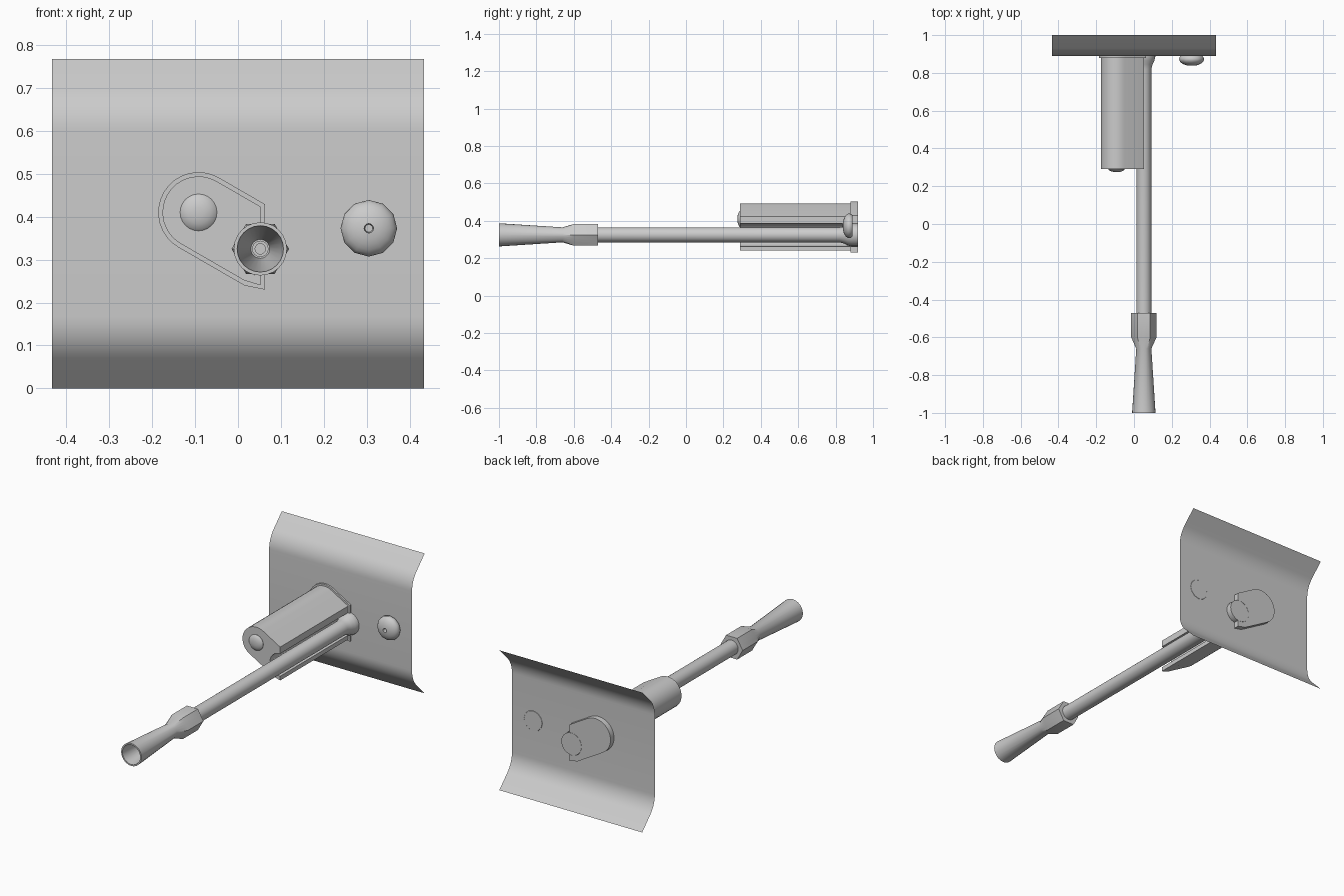
import bpy, bmesh, math

if "Cube" in bpy.data.objects:
    bpy.data.objects.remove(bpy.data.objects["Cube"])

metal = bpy.data.materials.new("grey metal")
metal.diffuse_color = (0.6, 0.6, 0.6, 1)
metal.use_nodes = True
metal.node_tree.nodes["Principled BSDF"].inputs["Base Color"].default_value = metal.diffuse_color

BX, BZ = 0.052, 0.325      # barrel axis
CX, CZ = -0.092, 0.41      # housing round-end axis


def finish(name, bm, angle=35):
    bmesh.ops.recalc_face_normals(bm, faces=bm.faces)
    me = bpy.data.meshes.new(name)
    bm.to_mesh(me)
    bm.free()
    ob = bpy.data.objects.new(name, me)
    bpy.context.collection.objects.link(ob)
    me.materials.append(metal)
    bpy.ops.object.select_all(action='DESELECT')
    ob.select_set(True)
    bpy.context.view_layer.objects.active = ob
    bpy.ops.object.shade_smooth_by_angle(angle=math.radians(angle))
    return ob


def hexagon(a):
    # radius factor of a unit hexagon with corners on +-x
    return math.cos(math.pi / 6) / math.cos(a % (math.pi / 3) - math.pi / 6)


def turned(name, cx, cz, rings, n=24, angle=35):
    """Turned part along y; rings hold (y, radius, is_hex)."""
    bm = bmesh.new()
    loops = []
    for y, r, is_hex in rings:
        loop = []
        for i in range(n):
            a = 2 * math.pi * i / n
            k = r * (hexagon(a) if is_hex else 1)
            loop.append(bm.verts.new((cx + k * math.cos(a), y, cz + k * math.sin(a))))
        loops.append(loop)
    for a, b in zip(loops, loops[1:]):
        for i in range(n):
            j = (i + 1) % n
            bm.faces.new((a[i], a[j], b[j], b[i]))
    bm.faces.new(loops[0])
    bm.faces.new(loops[-1])
    return finish(name, bm, angle)


def prism(name, pts, y0, y1):
    bm = bmesh.new()
    face = bm.faces.new([bm.verts.new((x, y0, z)) for x, z in pts])
    ext = bmesh.ops.extrude_face_region(bm, geom=[face])
    for v in ext["geom"]:
        if isinstance(v, bmesh.types.BMVert):
            v.co.y = y1
    return finish(name, bm)


def housing_profile(grow):
    """Teardrop with slanted tangent sides and a round groove for the barrel."""
    r, edge = 0.084 + grow, 0.053 + grow
    pts = []
    for i in range(17):
        a = math.radians(60 + 180 * i / 16)
        pts.append((CX + r * math.cos(a), CZ + r * math.sin(a)))
    n = CX * 0.5 + CZ * 0.866
    pts.append((0.015, (n - r - 0.0075) / 0.866))
    pts.append((edge, 0.24 - grow))
    g = 0.062
    dx = edge - BX
    start = math.acos(dx / g)
    for i in range(13):
        a = -start - (2 * math.pi - 2 * start) * i / 12
        pts.append((BX + g * math.cos(a), BZ + g * math.sin(a)))
    pts.append((edge, (n + r - edge * 0.5) / 0.866))
    return pts


# Armour sheet: flat centre, upper and lower edges swept back
R, H = 0.137, 0.768
half = [(1.0, 0.0)]
for i in range(9):
    a = math.radians(45 - 45 * i / 8)
    half.append((0.89 + R * (1 - math.cos(a)), 0.07 + R * (math.sin(math.radians(45)) - math.sin(a))))
profile = half + [(y, H - z) for y, z in reversed(half)]
bm = bmesh.new()
rows = [[bm.verts.new((x, y, z)) for x in (-0.434, 0.434)] for y, z in profile]
for a, b in zip(rows, rows[1:]):
    bm.faces.new((a[0], a[1], b[1], b[0]))
finish("curved_plate", bm)

# Housing and its mounting flange
prism("housing", housing_profile(0), 0.29, 0.92)
prism("housing_flange", housing_profile(0.01), 0.88, 0.92)

# Domed cap on the housing front
turned("housing_cap", CX, CZ, [(0.275, 0.012, 0), (0.278, 0.027, 0),
       (0.284, 0.039, 0), (0.288, 0.043, 0), (0.295, 0.043, 0)])

# Barrel with flared root
turned("barrel", BX, BZ, [(-0.5, 0.04, 0), (0.82, 0.04, 0), (0.845, 0.046, 0),
       (0.865, 0.056, 0), (0.885, 0.061, 0), (0.92, 0.061, 0)])

# Muzzle: hexagonal collar, narrow neck, hollow flared cone
turned("muzzle", BX, BZ, [(-0.47, 0.03, 0), (-0.47, 0.067, 1), (-0.6, 0.067, 1),
       (-0.66, 0.04, 0), (-1.0, 0.062, 0), (-1.0, 0.054, 0), (-0.67, 0.022, 0),
       (-0.67, 0.019, 0), (-0.69, 0.019, 0), (-0.69, 0.012, 0), (-0.6, 0.012, 0)])

# Flattened dome with a small centre hole
dome = [(0.87, 0.009, 0), (0.838, 0.011, 0)]
for i in range(1, 7):
    a = math.radians(10 + 80 * i / 6)
    dome.append((0.873 - 0.036 * math.cos(a), 0.066 * math.sin(a), 0))
dome += [(0.884, 0.063, 0), (0.891, 0.055, 0)]
turned("side_dome", 0.305, 0.373, dome, n=12)
